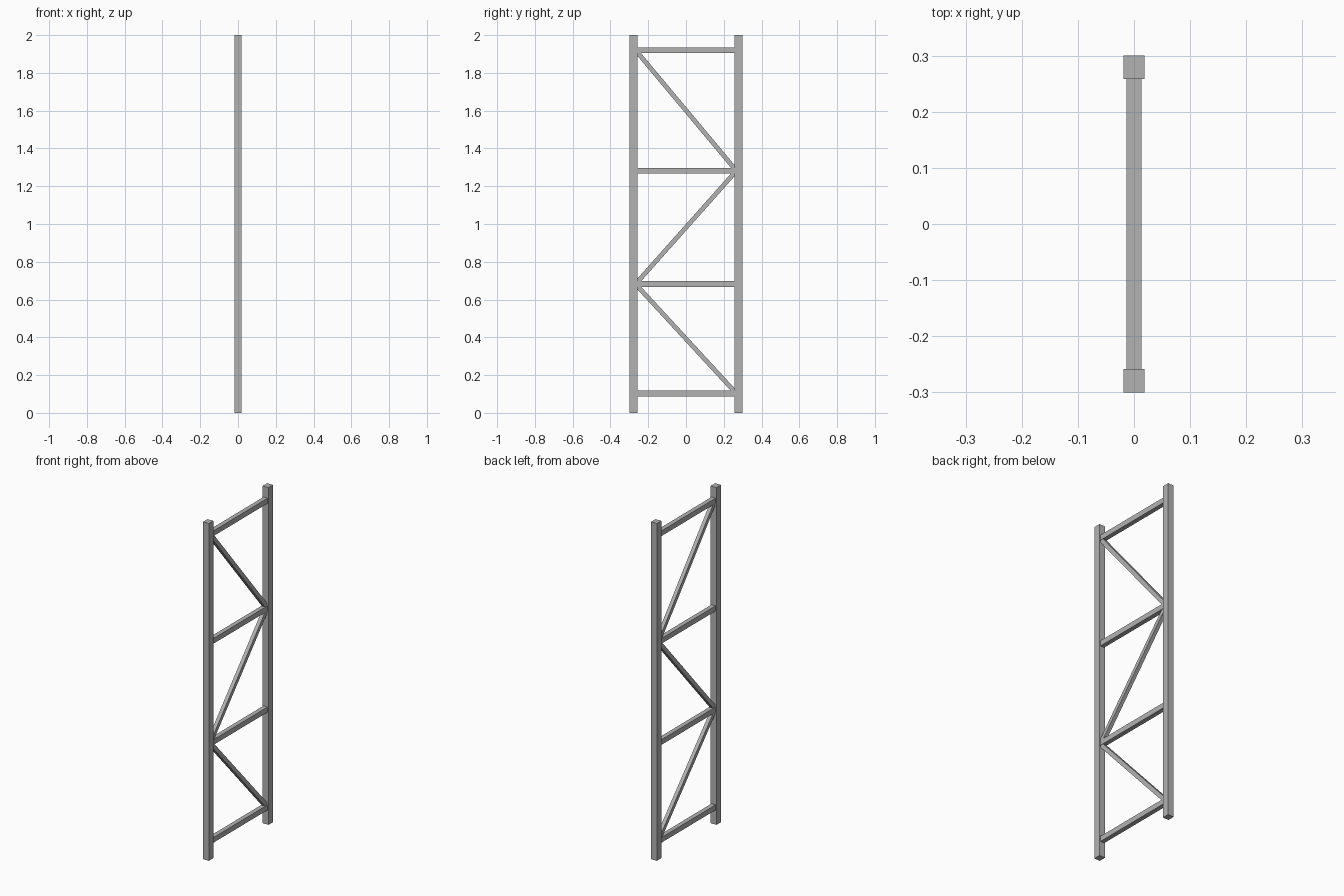
import bpy
import math

cube = bpy.data.objects.get("Cube")
if cube:
    bpy.data.objects.remove(cube, do_unlink=True)

# One plain grey for the whole frame
steel = bpy.data.materials.new("grey steel")
steel.use_nodes = True
GREY = (0.45, 0.45, 0.45, 1)
steel.diffuse_color = GREY
steel.node_tree.nodes["Principled BSDF"].inputs["Base Color"].default_value = GREY


def bar(name, start, end, width, height):
    """Box bar between two (y, z) points; width runs along x."""
    dy, dz = end[0] - start[0], end[1] - start[1]
    centre = (0, (start[0] + end[0]) / 2, (start[1] + end[1]) / 2)
    bpy.ops.mesh.primitive_cube_add(size=1, location=centre)
    ob = bpy.context.object
    ob.name = name
    ob.scale = (width, math.hypot(dy, dz), height)
    ob.rotation_euler.x = math.atan2(dz, dy)
    ob.data.materials.append(steel)
    return ob


POST_Y, INNER_Y = 0.279, 0.26
LEVELS = [0.102, 0.682, 1.282, 1.92]

# Upright posts
for name, side in (("front_post", -1), ("back_post", 1)):
    bar(name, (side * POST_Y, 0), (side * POST_Y, 2), 0.038, 0.042)

# Horizontal rungs
for i, z in enumerate(LEVELS):
    bar(f"rung_{i + 1}", (-INNER_Y, z), (INNER_Y, z), 0.027, 0.031)

# Zigzag braces, alternating in direction from rung to rung
side = 1
for i, (low, high) in enumerate(zip(LEVELS, LEVELS[1:])):
    bar(f"brace_{i + 1}", (side * INNER_Y, low + 0.008),
        (-side * INNER_Y, high - 0.008), 0.022, 0.024)
    side = -side
